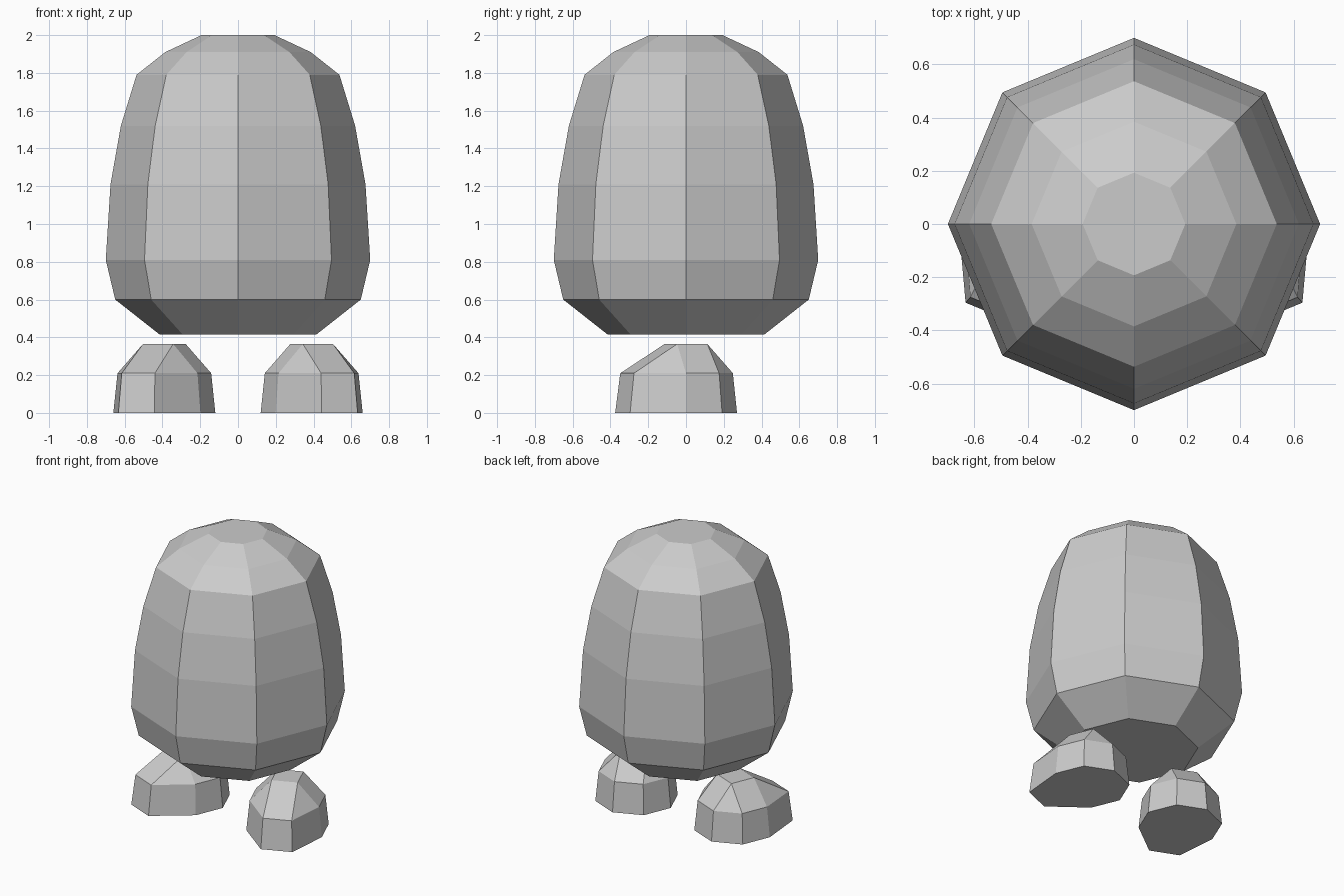
import bpy, bmesh
from math import cos, sin, radians

cube = bpy.data.objects.get("Cube")
if cube:
    bpy.data.objects.remove(cube)

grey = bpy.data.materials.new("plain grey")
grey.use_nodes = True
colour = (0.6, 0.6, 0.6, 1)
grey.diffuse_color = colour
grey.node_tree.nodes["Principled BSDF"].inputs["Base Color"].default_value = colour

SIDES = 8


def ring(radius, z, centre_x=0):
    """Points of a level octagon with corners on the axes."""
    return [(centre_x + radius * cos(radians(45 * i)), radius * sin(radians(45 * i)), z)
            for i in range(SIDES)]


def loft(name, rings):
    """Skin a stack of rings and cap both ends with flat faces."""
    bm = bmesh.new()
    loops = [[bm.verts.new(p) for p in points] for points in rings]
    for low, high in zip(loops, loops[1:]):
        for i in range(SIDES):
            j = (i + 1) % SIDES
            bm.faces.new((low[i], low[j], high[j], high[i]))
    bm.faces.new(loops[0][::-1])
    bm.faces.new(loops[-1])
    bmesh.ops.remove_doubles(bm, verts=bm.verts, dist=0.0005)
    bmesh.ops.recalc_face_normals(bm, faces=bm.faces)
    mesh = bpy.data.meshes.new(name)
    bm.to_mesh(mesh)
    bm.free()
    mesh.materials.append(grey)
    obj = bpy.data.objects.new(name, mesh)
    bpy.context.collection.objects.link(obj)
    return obj


# Egg-shaped body
profile = [(0.415, 0.415), (0.65, 0.6), (0.70, 0.81), (0.675, 1.21),
           (0.62, 1.52), (0.537, 1.79), (0.385, 1.91), (0.193, 2.0)]
loft("body", [ring(r, z) for r, z in profile])


def foot_ring(radius, z, toe):
    """Octagon whose two toe corners are pulled forward and outward."""
    points = ring(radius, z, 0.39)
    for i in (6, 7):
        x, y, _ = points[i]
        points[i] = (x + toe * 0.5, y - toe, z)
    return points


# Square top: each corner is shared by two neighbouring octagon corners
corners = [(0.39 + 0.122 * cos(radians(a)), 0.122 * sin(radians(a)), 0.365)
           for a in range(0, 360, 90)]
corners = [(0.39 + 0.122 * cos(radians(90 * k - 22.5)),
            0.122 * sin(radians(90 * k - 22.5)), 0.365) for k in range(4)]
top = [corners[((i + 1) // 2) % 4] for i in range(SIDES)]

# Merge the doubled top corners before skinning by building the foot directly
for name, side in (("left_foot", 1), ("right_foot", -1)):
    bm = bmesh.new()
    sole, ankle = [[bm.verts.new((side * x, y, z)) for x, y, z in pts]
                   for pts in (foot_ring(0.27, 0, 0.105), foot_ring(0.248, 0.21, 0.1))]
    peak = [bm.verts.new((side * x, y, z)) for x, y, z in corners]
    cap = [peak[((i + 1) // 2) % 4] for i in range(SIDES)]
    for i in range(SIDES):
        j = (i + 1) % SIDES
        bm.faces.new((sole[i], sole[j], ankle[j], ankle[i]))
        upper = [cap[j]] if cap[i] == cap[j] else [cap[j], cap[i]]
        bm.faces.new([ankle[i], ankle[j]] + upper)
    bm.faces.new(sole)
    bm.faces.new(peak)
    bmesh.ops.recalc_face_normals(bm, faces=bm.faces)
    mesh = bpy.data.meshes.new(name)
    bm.to_mesh(mesh)
    bm.free()
    mesh.materials.append(grey)
    foot = bpy.data.objects.new(name, mesh)
    bpy.context.collection.objects.link(foot)
